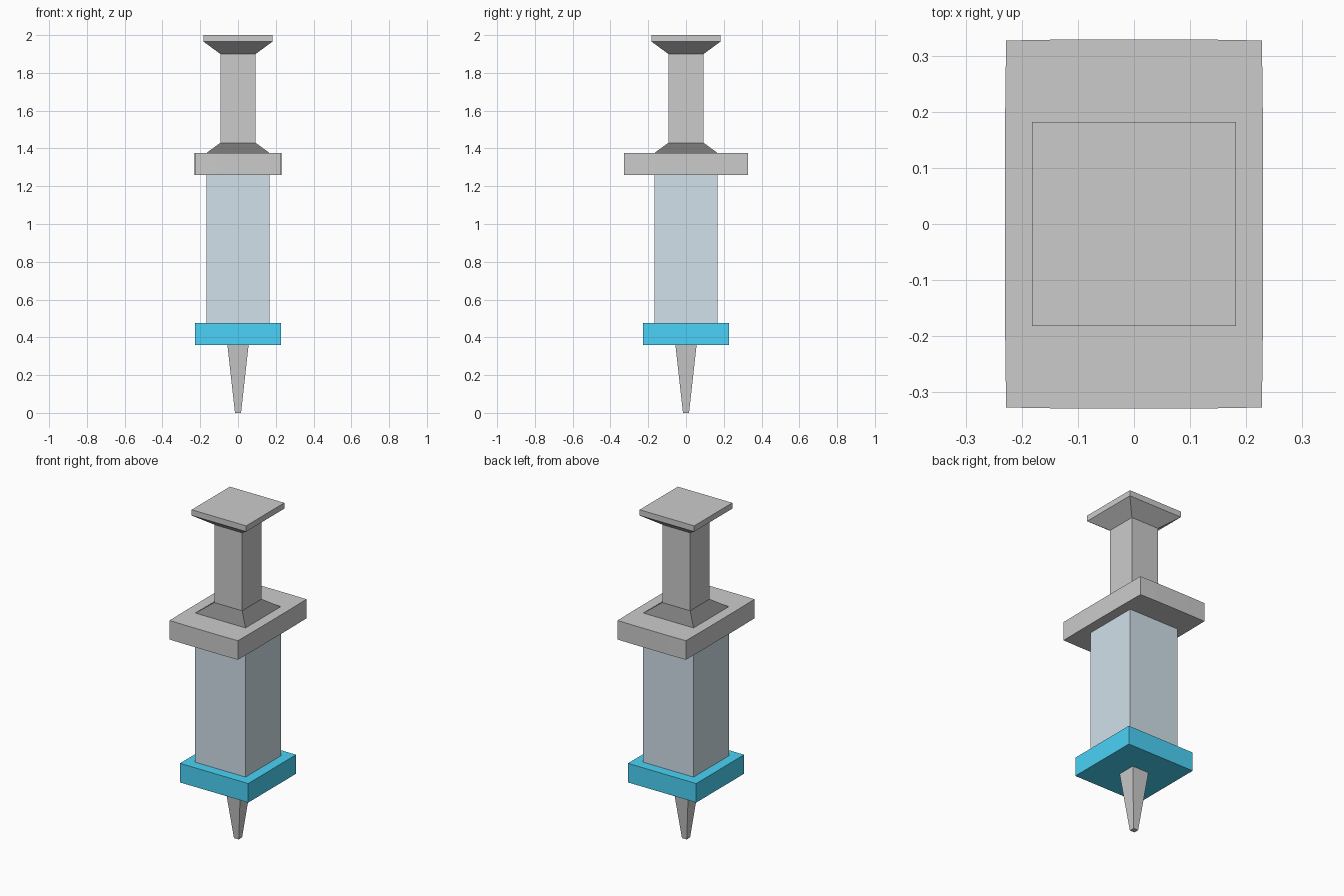
import bpy, bmesh

if "Cube" in bpy.data.objects:
    bpy.data.objects.remove(bpy.data.objects["Cube"])


def material(name, rgb):
    m = bpy.data.materials.new(name)
    m.diffuse_color = (*rgb, 1)
    m.use_nodes = True
    m.node_tree.nodes["Principled BSDF"].inputs["Base Color"].default_value = m.diffuse_color
    return m


def loft(name, rings, mat=None):
    """Skin a list of (z, outline) rings into a closed flat-faced solid."""
    bm = bmesh.new()
    loops = [[bm.verts.new((x, y, z)) for x, y in pts] for z, pts in rings]
    n = len(loops[0])
    for a, b in zip(loops, loops[1:]):
        for i in range(n):
            j = (i + 1) % n
            bm.faces.new((a[i], a[j], b[j], b[i]))
    bm.faces.new(loops[0][::-1])
    bm.faces.new(loops[-1])
    bmesh.ops.recalc_face_normals(bm, faces=bm.faces[:])
    me = bpy.data.meshes.new(name)
    bm.to_mesh(me)
    bm.free()
    ob = bpy.data.objects.new(name, me)
    bpy.context.collection.objects.link(ob)
    if mat:
        me.materials.append(mat)
    return ob


def square(h):
    return [(-h, -h), (h, -h), (h, h), (-h, h)]


def bowed(hx, hy, b=0.002):
    """Rectangle whose sides bow out very slightly."""
    quarter = [(hx / 2, -hy - b), (hx, -hy), (hx + b, -hy / 2)]
    pts = quarter + [(x, -y) for x, y in quarter[::-1]]
    return pts + [(-x, -y) for x, y in pts]


blue = material("blue", (0.07, 0.65, 0.93))
glass = material("pale_blue", (0.64, 0.75, 0.82))
dark = material("dark_rubber", (0.2, 0.2, 0.2))

# Needle and blue collar
loft("needle", [(0, square(0.016)), (0.36, square(0.056))])
loft("collar", [(0.36, square(0.228)), (0.475, square(0.228))], blue)

# Barrel with wide finger flange
loft("barrel", [(0.475, square(0.168)), (1.26, square(0.168))], glass)
flange = bowed(0.228, 0.327)
loft("finger_flange", [(1.26, flange), (1.375, flange)])

# Dark seal around the plunger
loft("seal", [(1.375, square(0.168)), (1.43, square(0.093))], dark)

# Plunger rod flaring into the thumb plate
loft("plunger", [(1.43, square(0.093)), (1.9, square(0.093)),
                 (1.965, square(0.182)), (2.0, square(0.182))])
